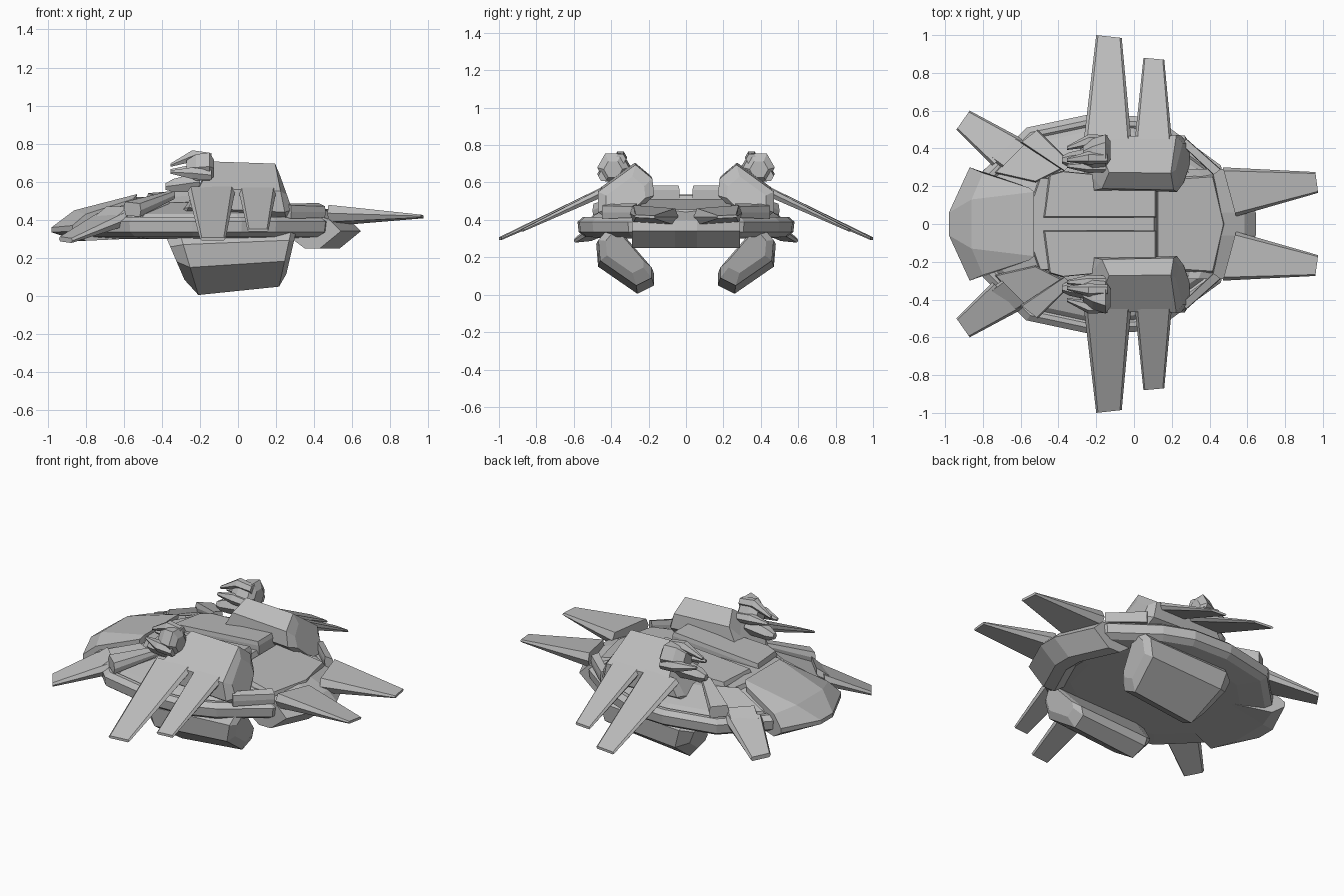
import bpy, bmesh, math
from mathutils import Vector

cube = bpy.data.objects.get("Cube")
if cube:
    bpy.data.objects.remove(cube)

grey = bpy.data.materials.new("hull_grey")
grey.use_nodes = True
grey.diffuse_color = (0.5, 0.5, 0.5, 1)
grey.node_tree.nodes["Principled BSDF"].inputs["Base Color"].default_value = (0.5, 0.5, 0.5, 1)


def loft(name, rings, mirror=True):
    """Bridge rings of equal length, close both ends, and mirror across the centre line."""
    bm = bmesh.new()
    loops = [[bm.verts.new(p) for p in ring] for ring in rings]
    count = len(loops[0])
    for a, b in zip(loops, loops[1:]):
        for i in range(count):
            j = (i + 1) % count
            bm.faces.new((a[i], a[j], b[j], b[i]))
    bm.faces.new(loops[0])
    bm.faces.new(list(reversed(loops[-1])))
    bmesh.ops.recalc_face_normals(bm, faces=bm.faces)
    mesh = bpy.data.meshes.new(name)
    bm.to_mesh(mesh)
    bm.free()
    mesh.materials.append(grey)
    obj = bpy.data.objects.new(name, mesh)
    bpy.context.scene.collection.objects.link(obj)
    if mirror:
        mod = obj.modifiers.new("mirror", 'MIRROR')
        mod.use_axis = (False, True, False)
        mod.use_mirror_merge = False
    return obj


def plate(name, outline, thick, shrink=0.92, mirror=True):
    """Armour plate with a bevelled edge; outline is the top edge in 3D."""
    pts = [Vector(p) for p in outline]
    mid = sum(pts, Vector()) / len(pts)
    top = [mid + (p - mid) * shrink for p in pts]
    edge = [p - Vector((0, 0, thick * 0.3)) for p in pts]
    base = [p - Vector((0, 0, thick)) for p in pts]
    return loft(name, [top, edge, base], mirror)


def blade(name, root, tip, root_thick, tip_thick):
    """Tapered fin between a root edge and a tip edge, each given by two points."""
    rings = []
    for (a, b), t in ((root, root_thick), (tip, tip_thick)):
        a, b = Vector(a), Vector(b)
        inset = (b - a) * 0.07
        up = Vector((0, 0, t / 2))
        rings.append([a, a + inset + up, b - inset + up, b, b - inset - up, a + inset - up])
    return loft(name, rings)


def both_sides(half):
    """Complete a half outline that begins and ends on the centre line."""
    return half + [(x, -y) for x, y in reversed(half) if y > 0]


# Saucer hull: one outline stacked at several heights
outline = both_sides([(-.87, 0), (-.8, .28), (-.57, .51), (-.24, .58),
                      (.02, .57), (.2, .5), (.46, .31), (.53, 0)])


def hull_ring(scale, z):
    return [(-.16 + (x + .16) * scale, y * scale, z) for x, y in outline]


loft("saucer_hull", [hull_ring(s, z) for s, z in (
    (.72, .3), (.93, .31), (.99, .335), (1, .39), (.95, .415), (.91, .415),
    (.89, .405), (.85, .43), (.55, .49), (.3, .5))], mirror=False)

# Nose: faceted wedge that drops to a thin leading edge
loft("nose_plate", [
    [(-.53, -.17, .535), (-.53, .17, .535), (-.57, .17, .3), (-.57, -.17, .3)],
    [(-.86, -.13, .45), (-.86, .13, .45), (-.85, .13, .29), (-.85, -.13, .29)],
    [(-.98, -.06, .36), (-.98, .06, .36), (-.98, .06, .335), (-.98, -.06, .335)]], mirror=False)
loft("nose_cheek", [
    [(-.53, .17, .535), (-.86, .13, .45), (-.98, .06, .36), (-.98, .06, .335), (-.85, .13, .29), (-.57, .17, .3)],
    [(-.55, .19, .51), (-.8, .27, .43), (-.87, .3, .37), (-.87, .3, .34), (-.8, .27, .29), (-.58, .19, .3)]])

# Raised decks along the spine, split by a central slot
plate("spine_deck", [(-.48, .035, .54), (-.45, .26, .53), (-.38, .28, .54), (-.17, .26, .56),
                     (-.1, .18, .57), (.12, .18, .585), (.12, .035, .585)], .08, .97)
plate("spine_floor", [(-.56, -.08, .52), (-.5, -.25, .5), (.12, -.2, .53),
                      (.12, .2, .53), (-.5, .25, .5), (-.56, .08, .52)], .1, .97, False)
plate("rear_deck", [(.12, -.24, .51), (.42, -.26, .455), (.48, 0, .455),
                    (.42, .26, .455), (.12, .24, .51)], .07, .96, False)

# Shoulder armour and its raised frame
plate("shoulder_plate", [(-.74, .27, .43), (-.61, .42, .43), (-.52, .47, .44),
                         (-.36, .3, .51), (-.52, .22, .51)], .07, .94)
blade("shoulder_rib", ((-.6, .43, .46), (-.51, .5, .45)), ((-.37, .28, .53), (-.33, .32, .53)), .07, .04)
blade("rear_strut", ((.25, .42, .45), (.28, .45, .44)), ((.42, .26, .46), (.46, .29, .44)), .07, .06)

# Tail block: thick rim section swept across the stern
tail_profile = [(-.27, .31), (-.19, .25), (-.11, .25), (0, .34), (-.06, .4), (-.2, .455), (-.26, .45)]
loft("tail_block", [[(shift + x, y, z) for x, z in tail_profile]
                    for y, shift in ((-.29, .54), (-.06, .645), (.06, .645), (.29, .54))], mirror=False)

# Fins and wings
blade("tail_fin", ((.54, .04, .415), (.47, .3, .435)), ((.975, .165, .415), (.96, .275, .42)), .09, .015)
blade("nose_fin", ((-.75, .31, .4), (-.59, .45, .4)), ((-.94, .5, .3), (-.87, .6, .29)), .07, .025)
blade("nose_fin_root", ((-.7, .3, .43), (-.57, .43, .43)), ((-.78, .36, .38), (-.64, .47, .38)), .08, .05)
blade("front_wing", ((-.265, .45, .55), (-.015, .45, .55)), ((-.2, 1, .3), (-.065, .985, .3)), .05, .015)
blade("rear_wing", ((.005, .45, .545), (.2, .45, .545)), ((.05, .88, .345), (.16, .87, .345)), .05, .015)


# Nacelles: slanted sections whose end caps lean and taper
def nacelle(name, section, stations):
    cy = sum(y for y, z in section) / len(section)
    cz = sum(z for y, z in section) / len(section)
    rings = []
    for x, scale, lean, tilt in stations:
        rings.append([(x + lean * (z - cz), cy + (y - cy) * scale,
                       cz + (z - cz) * scale + tilt) for y, z in section])
    return loft(name, rings)


nacelle("upper_nacelle",
        [(.27, .715), (.18, .64), (.17, .55), (.31, .42), (.41, .42), (.47, .46), (.47, .57)],
        [(-.25, .6, .4, -.03), (-.22, .95, .5, 0), (.23, 1, -.2, -.02), (.265, .7, -.25, -.03)])
nacelle("lower_nacelle",
        [(.36, .33), (.17, .11), (.17, .05), (.26, .005), (.47, .15), (.48, .27), (.43, .33)],
        [(-.33, .65, -.28, .02), (-.26, 1, -.3, 0), (.25, .92, .2, .03), (.28, .65, .15, .05)])


# Gun turrets: faceted pod with forward claws
def hexagon(x, y, z, radius):
    return [(x, y + radius * math.cos(k * math.pi / 3), z + radius * math.sin(k * math.pi / 3))
            for k in range(6)]


loft("gun_pod", [hexagon(x, y, z, r) for x, y, z, r in (
    (-.27, .36, .67, .05), (-.22, .37, .675, .08), (-.15, .39, .68, .085), (-.125, .39, .67, .05))])
for label, dy, dz in (("upper", -.03, .055), ("inner", -.075, -.02), ("outer", .06, -.035)):
    y, z = .38 + dy, .67 + dz
    loft("gun_claw_" + label, [hexagon(-.14, y, z, .03), hexagon(-.24, y, z + .01, .035),
                               hexagon(-.355, .36 + dy * .7, .665 + dz * .4, .01)])
loft("gun_mount", [hexagon(-.38, .34, .575, .02), hexagon(-.34, .34, .58, .04), hexagon(-.2, .35, .6, .06)])
